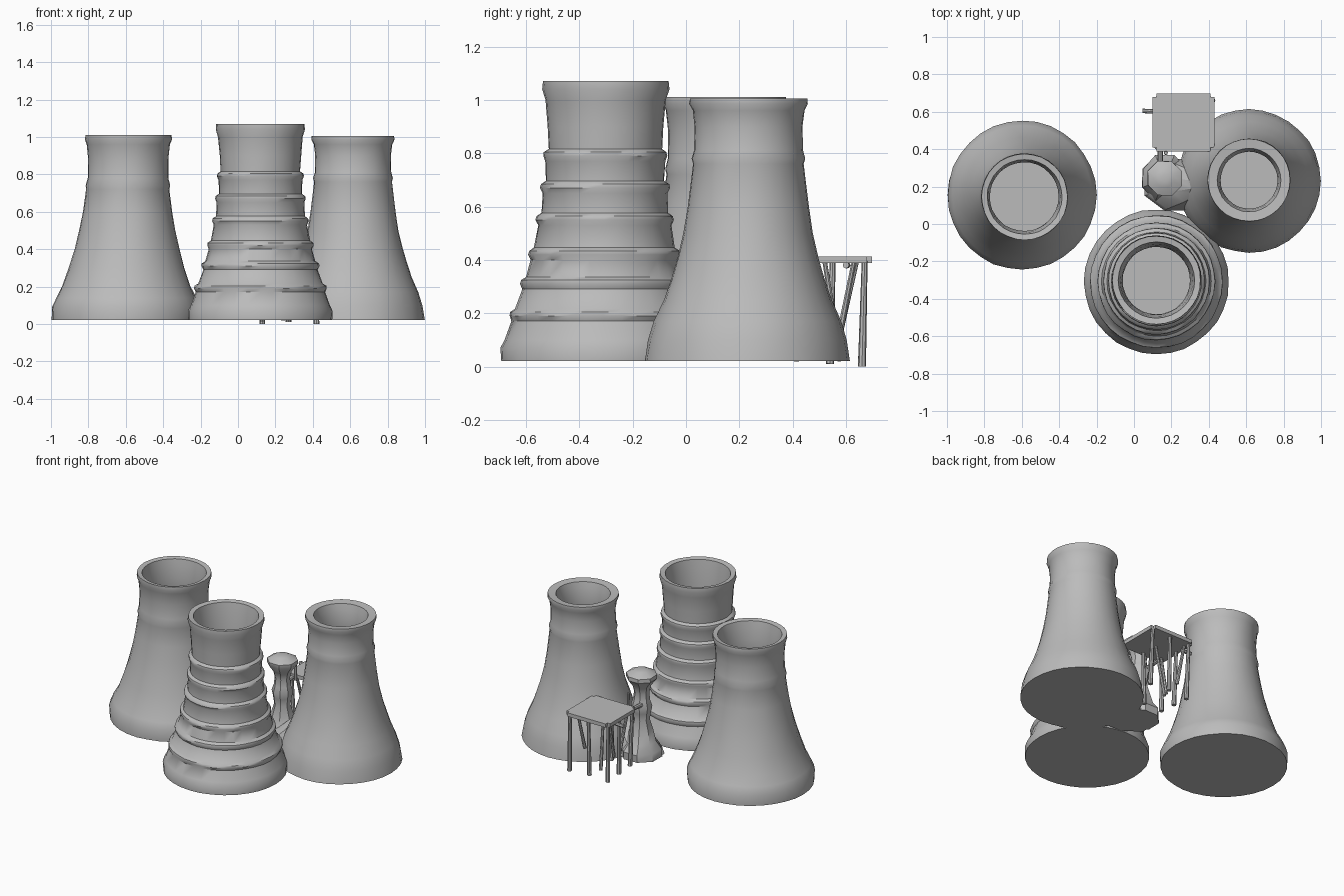
import bpy, bmesh, math, random
from mathutils import Vector

if "Cube" in bpy.data.objects:
    bpy.data.objects.remove(bpy.data.objects["Cube"])

random.seed(4)
concrete = bpy.data.materials.new("concrete_grey")
concrete.diffuse_color = (0.5, 0.5, 0.5, 1)
concrete.use_nodes = True
concrete.node_tree.nodes["Principled BSDF"].inputs["Base Color"].default_value = concrete.diffuse_color


def finish(name, bm, angle=40):
    bmesh.ops.recalc_face_normals(bm, faces=bm.faces)
    me = bpy.data.meshes.new(name)
    bm.to_mesh(me)
    bm.free()
    ob = bpy.data.objects.new(name, me)
    bpy.context.collection.objects.link(ob)
    me.materials.append(concrete)
    bpy.ops.object.select_all(action='DESELECT')
    ob.select_set(True)
    bpy.context.view_layer.objects.active = ob
    bpy.ops.object.shade_smooth_by_angle(angle=math.radians(angle))
    return ob


def lathe(name, rings, sides, jitter=0.0, angle=40, turn=0.0):
    """Rings are (x, y, z, radius x, radius y); both ends are capped."""
    bm = bmesh.new()
    loops = []
    for x, y, z, rx, ry in rings:
        loop = []
        for i in range(sides):
            a = turn + 2 * math.pi * i / sides
            k = 1 + random.uniform(-jitter, jitter)
            loop.append(bm.verts.new((x + rx * k * math.cos(a), y + ry * k * math.sin(a), z)))
        loops.append(loop)
    for lo, hi in zip(loops, loops[1:]):
        for i in range(sides):
            j = (i + 1) % sides
            bm.faces.new((lo[i], lo[j], hi[j], hi[i]))
    bm.faces.new(loops[0])
    bm.faces.new(loops[-1])
    return finish(name, bm, angle)


def tower(name, base, rim, outer, wall):
    """Hollow flared shell: up the outside, over the rim and down the inside."""
    top = outer[-1][0]
    prof = list(outer) + [(top - 0.005, outer[-1][1] - wall)]
    prof += [(z, r - wall) for z, r in reversed(outer[:-1]) if 0.1 < z < top - 0.03]
    prof += [(0.04, outer[0][1] - wall)]
    rings = []
    for z, r in prof:
        t = min(1, z / top)
        rings.append((base[0] + (rim[0] - base[0]) * t, base[1] + (rim[1] - base[1]) * t, z, r, r))
    return lathe(name, rings, 32, 0.006)


# Two plain towers
tower("left_tower", (-0.6, 0.155), (-0.585, 0.145),
      [(0.02, 0.395), (0.09, 0.398), (0.14, 0.375), (0.2, 0.345), (0.3, 0.31), (0.4, 0.28),
       (0.5, 0.257), (0.6, 0.238), (0.72, 0.222), (0.74, 0.226), (0.78, 0.216), (0.88, 0.214),
       (0.96, 0.222), (0.985, 0.232), (1.01, 0.23)], 0.03)
tower("right_tower", (0.615, 0.23), (0.615, 0.235),
      [(0.02, 0.383), (0.1, 0.372), (0.17, 0.35), (0.25, 0.315), (0.33, 0.288), (0.4, 0.266),
       (0.5, 0.243), (0.6, 0.227), (0.76, 0.208), (0.78, 0.213), (0.81, 0.204), (0.9, 0.202),
       (0.96, 0.21), (0.985, 0.222), (1.005, 0.22)], 0.05)

# Banded tower: a lip at each band height
bands = [(0.2, 0.352), (0.32, 0.312), (0.43, 0.282), (0.56, 0.256), (0.68, 0.24), (0.8, 0.23)]
profile = [(0.02, 0.385), (0.07, 0.387), (0.1, 0.372)]
for z, r in bands:
    profile += [(z - 0.03, r - 0.006), (z - 0.01, r + 0.003), (z + 0.004, r), (z + 0.016, r - 0.018)]
profile += [(0.9, 0.217), (1.0, 0.226), (1.04, 0.238), (1.07, 0.236)]
tower("banded_tower", (0.12, -0.31), (0.12, -0.3), profile, 0.032)

# Small column with a flared cap, and the apron joining it to the right tower
cx, cy = 0.165, 0.245
col = [(0.02, 0.13), (0.07, 0.13), (0.12, 0.095), (0.2, 0.075), (0.27, 0.052), (0.32, 0.06),
       (0.36, 0.068), (0.4, 0.055), (0.45, 0.048), (0.5, 0.06), (0.55, 0.098), (0.575, 0.098),
       (0.6, 0.05), (0.605, 0.02)]
lathe("small_column", [(cx, cy, z, r, r) for z, r in col], 8, 0.03, 35, math.pi / 8)
lathe("column_apron", [(0.24, 0.21, 0.02, 0.2, 0.15), (0.25, 0.21, 0.07, 0.19, 0.14),
                       (0.31, 0.21, 0.16, 0.11, 0.1), (0.37, 0.21, 0.26, 0.06, 0.05)], 8, 0, 35, math.pi / 8)

# Platform slab
bm = bmesh.new()
bmesh.ops.create_cube(bm, size=1)
for v in bm.verts:
    v.co = (0.265 + v.co.x * 0.33, 0.543 + v.co.y * 0.31, 0.4 + v.co.z * 0.025)
bmesh.ops.bevel(bm, geom=[e for e in bm.edges if abs(e.verts[0].co.z - e.verts[1].co.z) > 0.01],
                offset=0.02, segments=2, affect='EDGES')
finish("platform_slab", bm)


def rod(name, a, b, r0, r1):
    bm = bmesh.new()
    a, b = Vector(a), Vector(b)
    bmesh.ops.create_cone(bm, cap_ends=True, segments=8, radius1=r0, radius2=r1, depth=(b - a).length)
    rot = (b - a).to_track_quat('Z', 'Y')
    for v in bm.verts:
        v.co = rot @ v.co + (a + b) / 2
    return finish(name, bm)


# Uneven legs and leaning braces: foot, head
legs = [((0.13, 0.66, 0.0), (0.12, 0.67)), ((0.27, 0.66, 0.01), (0.27, 0.67)),
        ((0.42, 0.66, 0.0), (0.41, 0.67)), ((0.13, 0.54, 0.01), (0.12, 0.55)),
        ((0.13, 0.42, 0.02), (0.12, 0.41)), ((0.27, 0.42, 0.02), (0.27, 0.41))]
for i, (foot, head) in enumerate(legs):
    rod(f"leg_{i}", foot, (*head, 0.395), 0.015, 0.011)
braces = [((0.14, 0.58, 0.14), (0.13, 0.64)), ((0.36, 0.58, 0.14), (0.38, 0.63)),
          ((0.16, 0.5, 0.1), (0.14, 0.43)), ((0.24, 0.58, 0.02), (0.26, 0.52))]
for i, (foot, head) in enumerate(braces):
    rod(f"brace_{i}", foot, (*head, 0.395), 0.012, 0.009)

# Side spout, link pipe and post on the platform edge
rod("side_spout", (0.045, 0.605, 0.38), (0.12, 0.6, 0.38), 0.012, 0.012)
rod("link_pipe", (0.14, 0.27, 0.38), (0.14, 0.41, 0.39), 0.014, 0.014)
rod("edge_post", (0.17, 0.38, 0.38), (0.17, 0.38, 0.49), 0.011, 0.009)
